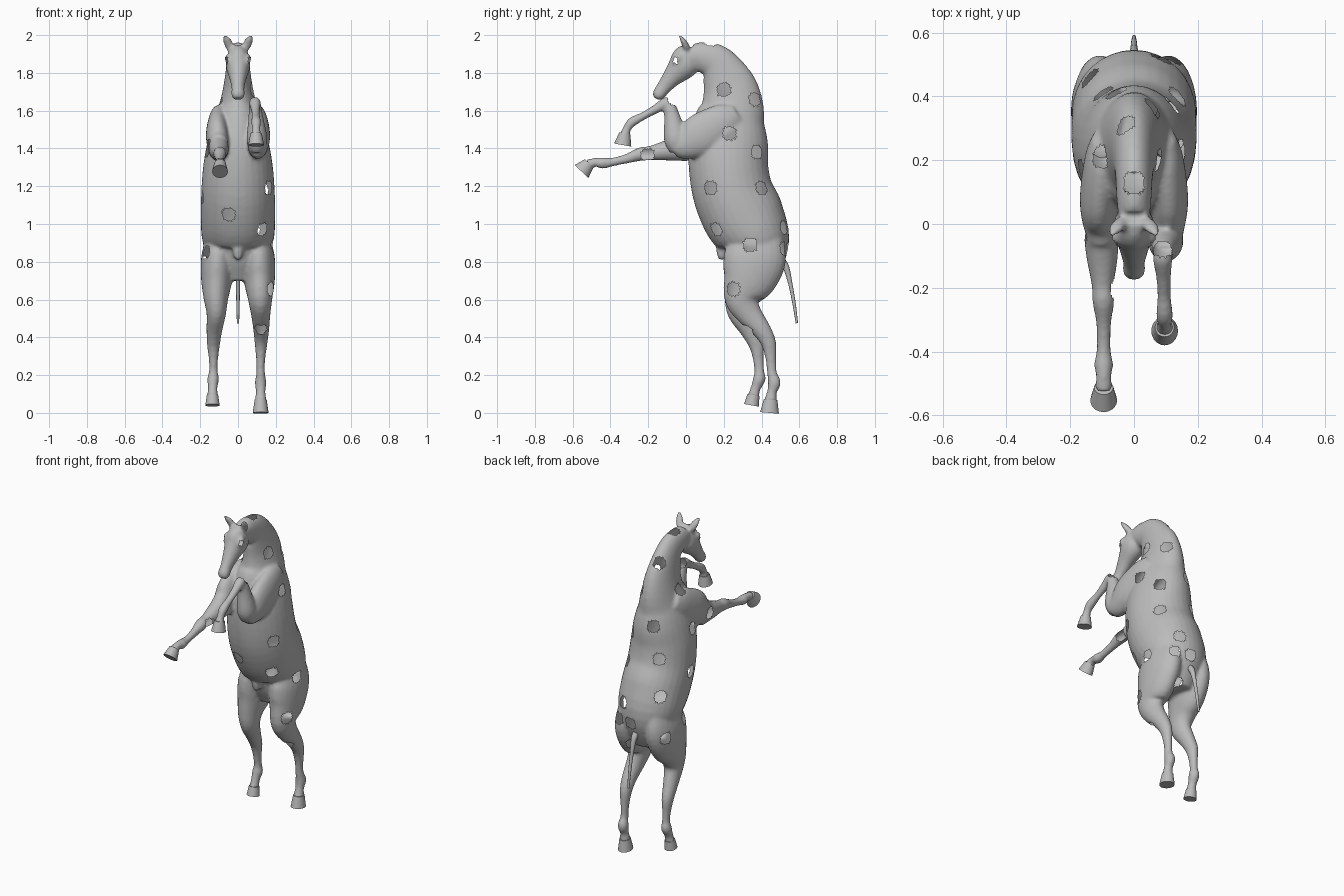
import bpy, bmesh, math
from mathutils import Vector
from mathutils.bvhtree import BVHTree

cube = bpy.data.objects.get("Cube")
if cube:
    bpy.data.objects.remove(cube)

grey = bpy.data.materials.new("plain grey")
grey.use_nodes = True
grey.diffuse_color = (0.5, 0.5, 0.5, 1)
grey.node_tree.nodes["Principled BSDF"].inputs["Base Color"].default_value = (0.5, 0.5, 0.5, 1)


def spline(rows, steps):
    """Catmull-Rom through rows of numbers."""
    rows = [Vector(r) for r in rows]
    out = []
    for i in range(len(rows) - 1):
        a, b = rows[i], rows[i + 1]
        p = rows[i - 1] if i else a * 2 - b
        n = rows[i + 2] if i + 2 < len(rows) else b * 2 - a
        for k in range(steps):
            t = k / steps
            out.append(0.5 * (2 * a + (b - p) * t + (2 * p - 5 * a + 4 * b - n) * t * t
                              + (3 * a - p - 3 * b + n) * t ** 3))
    return out + [rows[-1]]


def loft(bm, rows, steps=4, sides=24):
    """Tube through rows of (x, y, z, half width, half depth)."""
    rows = spline(rows, steps)
    rings = []
    for i, row in enumerate(rows):
        c = Vector(row[:3])
        t = Vector(rows[min(i + 1, len(rows) - 1)][:3]) - Vector(rows[max(i - 1, 0)][:3])
        t.normalize()
        side = (Vector((1, 0, 0)) - t * t.x).normalized()
        deep = t.cross(side)
        rings.append([bm.verts.new(c + side * row[3] * math.cos(a) + deep * row[4] * math.sin(a))
                      for a in (2 * math.pi * k / sides for k in range(sides))])
    for a, b in zip(rings, rings[1:]):
        for k in range(sides):
            m = (k + 1) % sides
            bm.faces.new((a[k], a[m], b[m], b[k]))
    bm.faces.new(rings[0][::-1])
    bm.faces.new(rings[-1])


def finish(bm, name):
    bmesh.ops.recalc_face_normals(bm, faces=bm.faces[:])
    me = bpy.data.meshes.new(name)
    bm.to_mesh(me)
    bm.free()
    me.materials.append(grey)
    ob = bpy.data.objects.new(name, me)
    bpy.context.collection.objects.link(ob)
    me.polygons.foreach_set("use_smooth", [True] * len(me.polygons))
    return ob


def part(name, rows, steps=4, sides=20):
    bm = bmesh.new()
    loft(bm, rows, steps, sides)
    ob = finish(bm, name)
    for o in bpy.context.selected_objects:
        o.select_set(False)
    ob.select_set(True)
    bpy.context.view_layer.objects.active = ob
    bpy.ops.object.shade_smooth_by_angle(angle=math.radians(40))
    return ob


bm = bmesh.new()
# Trunk and neck
loft(bm, [(0, .37, .70, .10, .10), (0, .37, .80, .155, .15), (0, .365, .92, .19, .185),
          (0, .31, 1.03, .197, .215), (0, .25, 1.16, .195, .212), (0, .225, 1.30, .185, .21),
          (0, .225, 1.42, .165, .21), (0, .23, 1.53, .135, .19), (0, .245, 1.63, .10, .165),
          (0, .225, 1.74, .075, .14), (0, .165, 1.85, .06, .10), (0, .085, 1.885, .055, .08),
          (0, .03, 1.895, .05, .06)], 4, 32)
# Head
loft(bm, [(0, .04, 1.90, .045, .065), (0, .005, 1.872, .06, .08), (0, -.02, 1.835, .064, .077),
          (0, -.075, 1.775, .046, .052), (0, -.12, 1.72, .034, .038),
          (0, -.145, 1.685, .036, .034), (0, -.158, 1.664, .024, .02)])
# Brows and ears
for s in (-1, 1):
    loft(bm, [(s * .046, -.025, 1.895, .01, .012), (s * .054, -.045, 1.875, .018, .02),
              (s * .046, -.065, 1.85, .01, .012)])
    loft(bm, [(s * .04, .005, 1.93, .022, .02), (s * .055, -.012, 1.965, .023, .016),
              (s * .068, -.03, 1.992, .012, .009), (s * .073, -.036, 2.003, .006, .005)])
# Shoulders
for s in (-1, 1):
    loft(bm, [(s * .09, .27, 1.58, .04, .06), (s * .10, .20, 1.54, .055, .10),
              (s * .11, .08, 1.47, .06, .115), (s * .105, .0, 1.425, .055, .085),
              (s * .10, -.06, 1.415, .048, .06)])
# Folded foreleg
loft(bm, [(.10, -.04, 1.385, .04, .045), (.10, -.055, 1.45, .055, .062),
          (.095, -.072, 1.56, .04, .044), (.09, -.088, 1.63, .032, .032),
          (.09, -.096, 1.662, .026, .022)])
loft(bm, [(.09, -.075, 1.655, .026, .024), (.09, -.11, 1.64, .031, .03),
          (.092, -.155, 1.612, .025, .025), (.094, -.22, 1.575, .021, .021),
          (.096, -.285, 1.54, .027, .026), (.096, -.312, 1.505, .022, .022),
          (.096, -.326, 1.465, .03, .03)])
# Outstretched foreleg
loft(bm, [(-.105, .0, 1.41, .055, .08), (-.10, -.10, 1.39, .05, .055),
          (-.098, -.19, 1.375, .035, .038), (-.096, -.24, 1.37, .035, .036),
          (-.095, -.31, 1.347, .024, .026), (-.095, -.39, 1.328, .022, .023),
          (-.095, -.44, 1.322, .03, .03), (-.095, -.48, 1.327, .024, .023),
          (-.095, -.517, 1.314, .03, .03)])
# Hind legs, each sharing the same thigh
low_legs = {1: [(.12, .33, .53, .052, .07), (.123, .40, .44, .042, .05), (.122, .437, .37, .034, .04),
                (.12, .45, .28, .024, .028), (.12, .455, .21, .023, .026), (.12, .468, .16, .031, .034),
                (.12, .455, .11, .025, .026), (.12, .447, .06, .033, .035)],
            -1: [(-.115, .29, .53, .052, .07), (-.125, .335, .44, .042, .05), (-.13, .372, .36, .034, .04),
                 (-.13, .383, .28, .024, .028), (-.13, .388, .22, .023, .026), (-.132, .388, .18, .031, .034),
                 (-.134, .368, .13, .025, .026), (-.135, .357, .085, .031, .032)]}
for s, low in low_legs.items():
    loft(bm, [(s * .10, .37, .93, .07, .14), (s * .108, .365, .82, .087, .165),
              (s * .113, .335, .71, .083, .145), (s * .117, .295, .61, .066, .095)] + low)
# Sheath
loft(bm, [(0, .24, .95, .04, .05), (0, .205, .90, .034, .04), (0, .19, .85, .028, .03),
          (0, .19, .81, .016, .016)])
raw = finish(bm, "body_base")

# Fuse the parts into one skin
mod = raw.modifiers.new("fuse", 'REMESH')
mod.mode, mod.voxel_size = 'VOXEL', 0.0095
mod = raw.modifiers.new("soften", 'SMOOTH')
mod.factor, mod.iterations = 0.5, 5
skin = bpy.data.meshes.new_from_object(raw.evaluated_get(bpy.context.evaluated_depsgraph_get()))
bpy.data.objects.remove(raw)

# Round openings in the skin: direction of sight, then (across, up) positions
c, s = math.cos(math.radians(25)), -math.sin(math.radians(25))
openings = [
    ((0, 1, 0), (-1, 0, 0), [(.2, 1.71), (.365, 1.66), (.23, 1.48), (.375, 1.38), (.13, 1.19), (.4, 1.19),
                             (.34, .89), (.52, .98), (.25, .655), (.03, 1.775)]),
    ((1, 0, 0), (0, 1, 0), [(-.05, 1.05), (.13, .97), (-.17, .85), (.12, .44)]),
    ((1, 0, 0), (0, 0, -1), [(-.14, .46), (.12, .52), (0, .13), (-.03, .31), (-.1, .21), (.09, -.07)]),
    ((-1, 0, 0), (0, -1, 0), [(-.02, .87), (-.06, .70)]),
    ((-.82, -.57, 0), (.57 * c, -.82 * c, s),
     [(-.05, 1.67), (-.13, 1.48), (-.19, 1.17), (-.155, .98), (-.125, .71), (-.36, .71), (.04, 1.16),
      (.03, .91), (.013, .63), (-.115, .517), (.01, .38), (.14, 1.25)]),
    ((.82, .57, 0), (-.57 * c, .82 * c, s), [(-.17, 1.18), (.2, .897)]),
]
bm = bmesh.new()
bm.from_mesh(skin)
bm.normal_update()
tree = BVHTree.FromBMesh(bm)
holes = []


def aim(right, look, u, v, radius, gap):
    right, look = Vector(right).normalized(), Vector(look).normalized()
    hit, normal, _, _ = tree.ray_cast(right * u + right.cross(look) * v - look * 5, look)
    if hit and all((hit - h[0]).length > gap for h in holes):
        holes.append((hit, normal, radius))


for side in (-1, 1):
    aim((0, side, 0), (-side, 0, 0), side * -.058, 1.868, .013, .01)
for right, look, spots in openings:
    for u, v in spots:
        aim(right, look, u, v, .034, .09)
for hit, normal, radius in holes:
    near = [v for v in bm.verts if (v.co - hit).length < radius and v.normal.dot(normal) > 0]
    rim = {e.other_vert(v) for v in near for e in v.link_edges} - set(near)
    bmesh.ops.delete(bm, geom=near, context='VERTS')
    for v in rim:
        if v.is_valid and (v.co - hit).length < radius * 1.5:
            v.co = hit + (v.co - hit).normalized() * radius
bmesh.ops.delete(bm, geom=[v for v in bm.verts if not v.link_faces], context='VERTS')
bm.to_mesh(skin)
bm.free()
skin.materials.clear()
skin.materials.append(grey)
skin.polygons.foreach_set("use_smooth", [True] * len(skin.polygons))
bpy.context.collection.objects.link(bpy.data.objects.new("body", skin))

# Hooves
part("left_front_hoof", [(.096, -.324, 1.48, .03, .03), (.096, -.335, 1.418, .042, .046)], 2)
part("right_front_hoof", [(-.095, -.512, 1.322, .03, .031), (-.095, -.553, 1.278, .042, .05)], 2)
part("left_hind_hoof", [(.12, .448, .07, .032, .036), (.12, .442, .0, .042, .05)], 2)
part("right_hind_hoof", [(-.135, .357, .095, .03, .032), (-.135, .347, .04, .038, .04)], 2)
# Tail
part("tail", [(0, .50, .81, .022, .022), (0, .53, .77, .017, .017), (0, .553, .68, .011, .011),
              (0, .572, .58, .009, .009), (0, .587, .475, .006, .006)], 4, 12)
